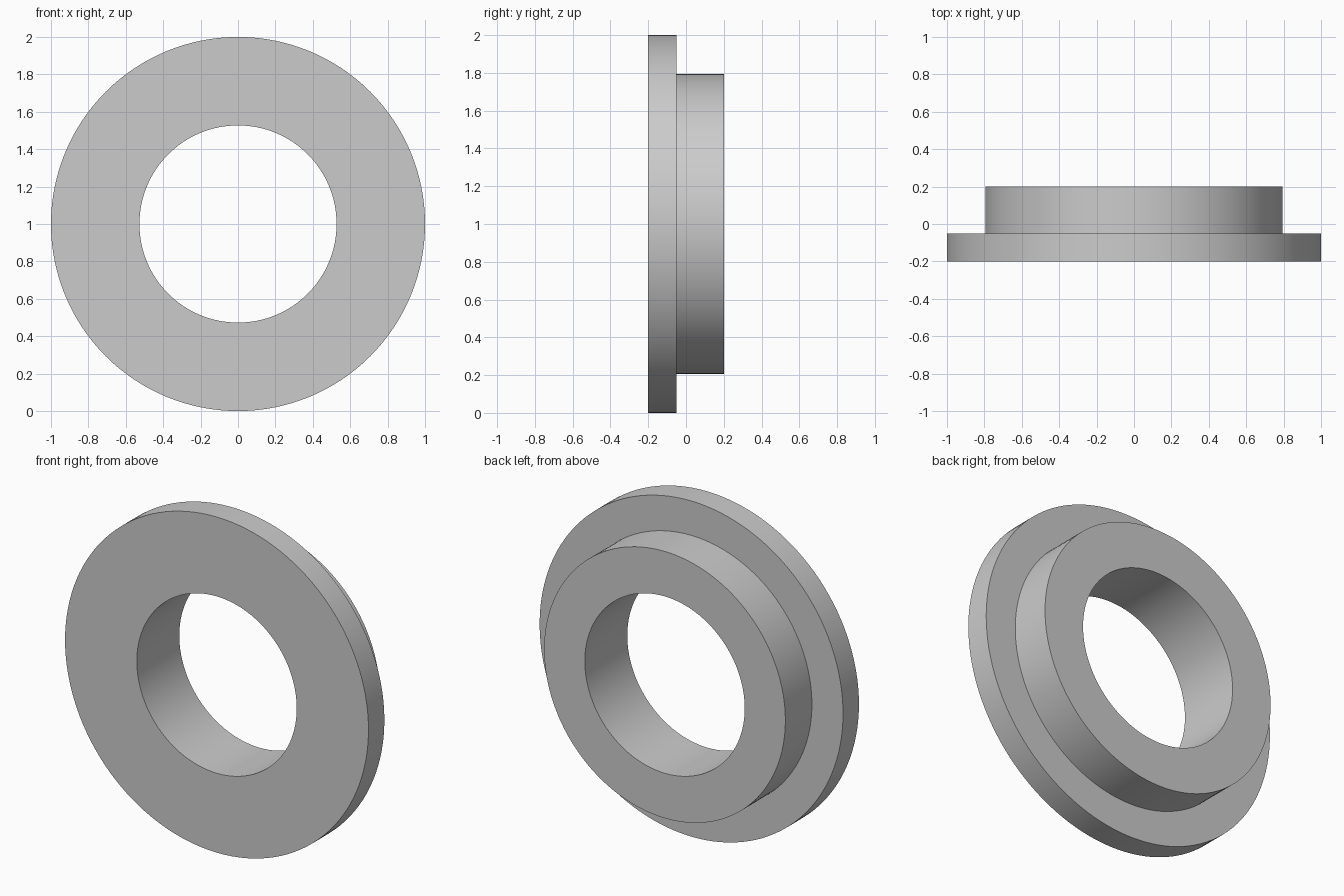
import bpy
import bmesh
import math
from mathutils import Matrix, Vector

SEGMENTS = 128

cube = bpy.data.objects.get("Cube")
if cube:
    bpy.data.objects.remove(cube, do_unlink=True)

# Plain grey metal
grey = bpy.data.materials.new("grey_metal")
grey.use_nodes = True
colour = (0.6, 0.6, 0.6, 1)
grey.diffuse_color = colour
grey.node_tree.nodes["Principled BSDF"].inputs["Base Color"].default_value = colour

# Half section (radius, depth): bore, flange front, flange rim, step, hub, back
bore, hub, rim = 0.527, 0.795, 1.0
front, step, back = -0.2, -0.05, 0.2
profile = [(bore, front), (rim, front), (rim, step),
           (hub, step), (hub, back), (bore, back)]

# Revolve the section about the horizontal axis
bm = bmesh.new()
verts = [bm.verts.new((r, y, 0)) for r, y in profile]
edges = [bm.edges.new((v, verts[(i + 1) % len(verts)])) for i, v in enumerate(verts)]
bmesh.ops.spin(bm, geom=verts + edges, cent=(0, 0, 0), axis=(0, 1, 0),
               angle=math.tau, steps=SEGMENTS, use_merge=False)
bmesh.ops.remove_doubles(bm, verts=bm.verts, dist=0.0001)
bmesh.ops.recalc_face_normals(bm, faces=bm.faces)
bmesh.ops.transform(bm, matrix=Matrix.Translation(Vector((0, 0, rim))), verts=bm.verts)

mesh = bpy.data.meshes.new("flanged_bushing")
bm.to_mesh(mesh)
bm.free()
mesh.materials.append(grey)
bushing = bpy.data.objects.new("flanged_bushing", mesh)
bpy.context.collection.objects.link(bushing)

# Smooth round walls, crisp rims
bpy.ops.object.select_all(action="DESELECT")
bushing.select_set(True)
bpy.context.view_layer.objects.active = bushing
bpy.ops.object.shade_smooth_by_angle(angle=math.radians(30))
